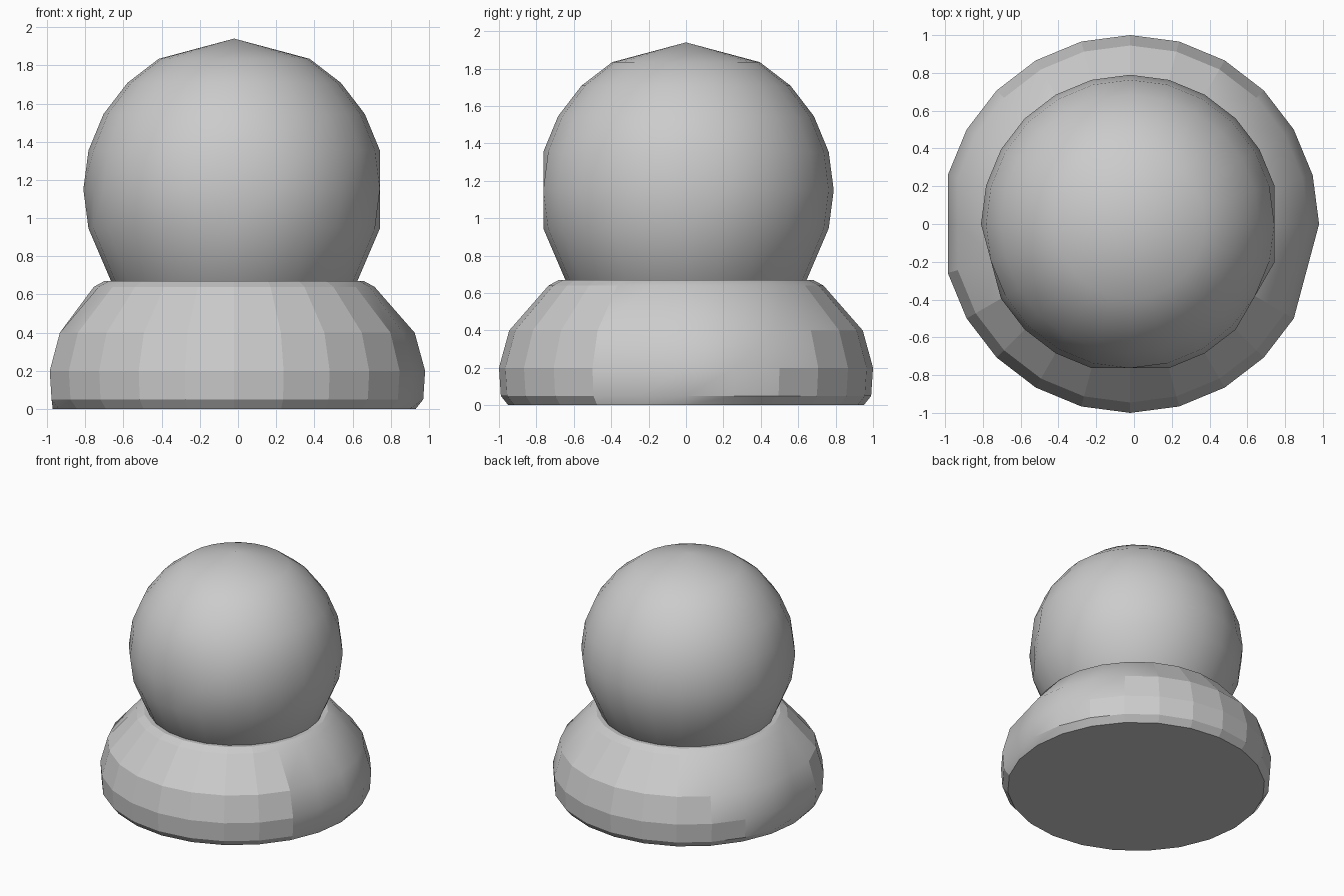
import bpy, bmesh, math

if "Cube" in bpy.data.objects:
    bpy.data.objects.remove(bpy.data.objects["Cube"])

SIDES = 24
CENTRE_X = -0.02


def lathe(name, profile, flats, cap_bottom=False, cap_top=False):
    """Spin (radius, z) points; flats = {(row, side)} pulled in to the chord."""
    bm = bmesh.new()
    rings = []
    for row, (r, z) in enumerate(profile):
        ring = []
        for i in range(SIDES):
            a = 2 * math.pi * i / SIDES
            rad = r * math.cos(2 * math.pi / SIDES) if (row, i) in flats else r
            ring.append(bm.verts.new((CENTRE_X + rad * math.cos(a), rad * math.sin(a), z)))
        rings.append(ring)
    for low, high in zip(rings, rings[1:]):
        for i in range(SIDES):
            j = (i + 1) % SIDES
            bm.faces.new((low[i], low[j], high[j], high[i]))
    if cap_bottom:
        bm.faces.new(rings[0][::-1])
    if cap_top:
        peak = bm.verts.new((CENTRE_X, 0, cap_top))
        for i in range(SIDES):
            bm.faces.new((rings[-1][i], rings[-1][(i + 1) % SIDES], peak))
    bmesh.ops.recalc_face_normals(bm, faces=bm.faces)
    mesh = bpy.data.meshes.new(name)
    bm.to_mesh(mesh)
    bm.free()
    obj = bpy.data.objects.new(name, mesh)
    bpy.context.collection.objects.link(obj)
    return obj


def smooth(obj, degrees):
    bpy.ops.object.select_all(action='DESELECT')
    obj.select_set(True)
    bpy.context.view_layer.objects.active = obj
    bpy.ops.object.shade_smooth_by_angle(angle=math.radians(degrees))


# Squat rounded base, with flat facets at front and back
base_profile = [(0.95, 0), (0.99, 0.05), (1.0, 0.2), (0.945, 0.4),
                (0.735, 0.64), (0.68, 0.67), (0.62, 0.665)]
base = lathe("base", base_profile, {(row, s) for row in (1, 2, 3) for s in (12, 23)},
             cap_bottom=True)
smooth(base, 32)
for face in base.data.polygons:
    if face.normal.y < -0.35 or face.normal.y > 0.6:
        face.use_smooth = False

# Smooth ball resting in the base
R, ZC = 0.79, 1.15
ball_profile = [(0.6, 0.62), (0.645, 0.67)]
for deg in (-15, 0, 15, 30, 45, 60):
    t = math.radians(deg)
    ball_profile.append((R * math.cos(t), ZC + R * math.sin(t)))
ball = lathe("ball", ball_profile, {(3, s) for s in (0, 13, 18, 22)}, cap_top=ZC + R)
smooth(ball, 60)
